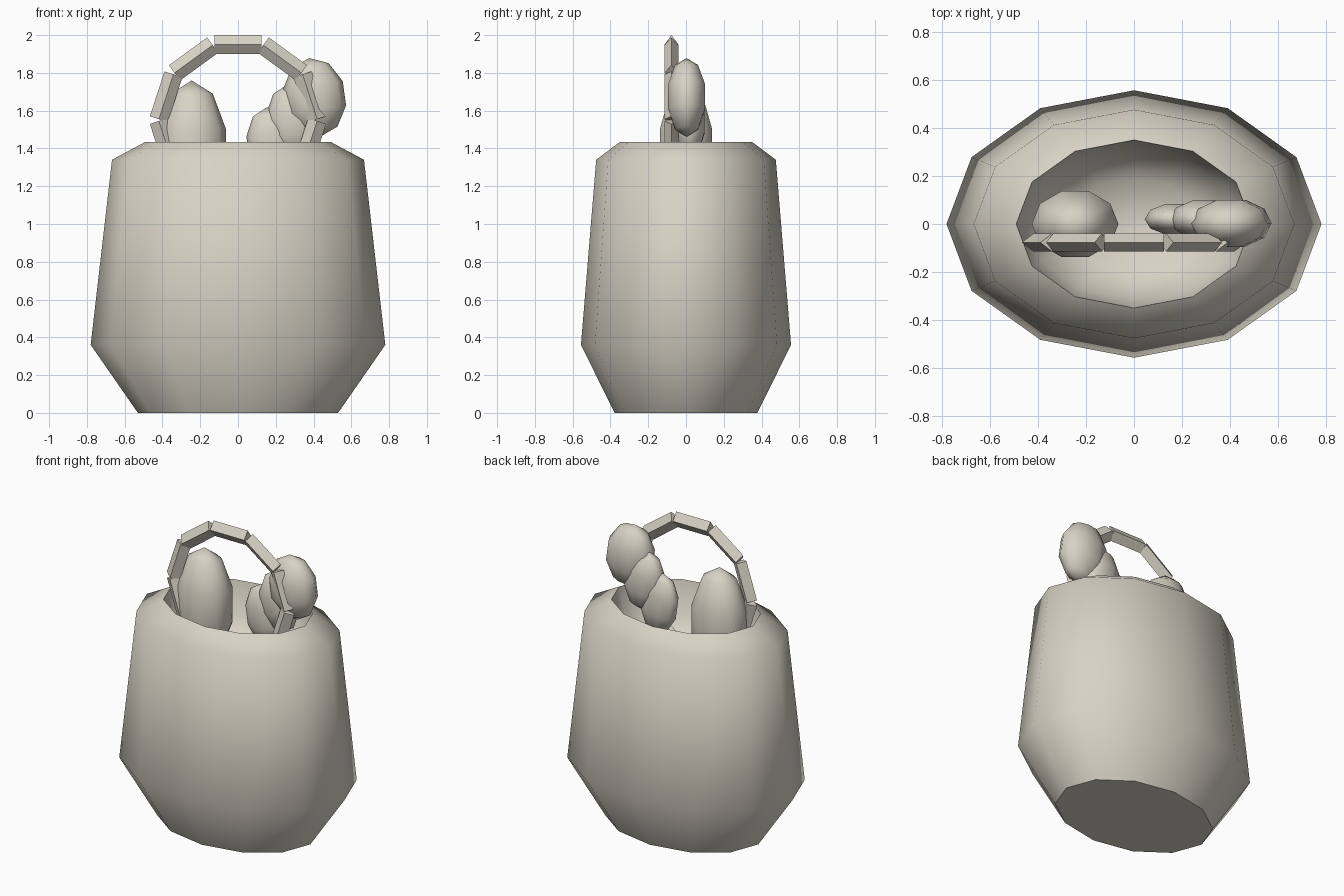
import bpy, bmesh, math
from mathutils import Matrix, Vector

cube = bpy.data.objects.get("Cube")
if cube:
    bpy.data.objects.remove(cube, do_unlink=True)

clay = bpy.data.materials.new("pale clay")
clay.use_nodes = True
color = (0.68, 0.65, 0.56, 1)
clay.diffuse_color = color
clay.node_tree.nodes["Principled BSDF"].inputs["Base Color"].default_value = color


def finish(bm, name, smooth):
    bmesh.ops.recalc_face_normals(bm, faces=bm.faces)
    for f in bm.faces:
        f.smooth = smooth
    mesh = bpy.data.meshes.new(name)
    bm.to_mesh(mesh)
    bm.free()
    mesh.materials.append(clay)
    obj = bpy.data.objects.new(name, mesh)
    bpy.context.collection.objects.link(obj)
    return obj


def oval_pot(name, profile, sides, depth_ratio, sharp_rings):
    """Loft an oval profile of (half width, height) and cap both ends."""
    bm = bmesh.new()
    rings = []
    for r, z in profile:
        angles = [math.tau * i / sides for i in range(sides)]
        rings.append([bm.verts.new((r * math.cos(a), r * depth_ratio * math.sin(a), z))
                      for a in angles])
    for low, high in zip(rings, rings[1:]):
        for i in range(sides):
            j = (i + 1) % sides
            bm.faces.new((low[i], low[j], high[j], high[i]))
    bm.faces.new(rings[0])
    bm.faces.new(rings[-1])
    for k in sharp_rings:
        for i in range(sides):
            bm.edges.get((rings[k][i], rings[k][(i + 1) % sides])).smooth = False
    return finish(bm, name, True)


def egg(name, center, radii, tilt=0):
    bm = bmesh.new()
    bmesh.ops.create_uvsphere(bm, u_segments=10, v_segments=5, radius=1)
    matrix = (Matrix.Translation(center) @ Matrix.Rotation(math.radians(tilt), 4, 'Y')
              @ Matrix.Diagonal((*radii, 1)) @ Matrix.Rotation(math.radians(18), 4, 'Z'))
    bm.transform(matrix)
    return finish(bm, name, True)


# Pot: outer wall, sloping shoulder, then the hollow inside
oval_pot("pot",
         [(0.53, 0), (0.78, 0.36), (0.667, 1.34), (0.49, 1.435), (0.44, 1.22), (0.27, 1.08)],
         12, 0.713, (0, 3))

# Eggs standing in the pot
egg("tall_egg", (-0.245, 0, 1.39), (0.19, 0.152, 0.37))
egg("small_egg", (0.18, 0.02, 1.42), (0.135, 0.07, 0.20), -8)
egg("middle_egg", (0.29, 0.02, 1.54), (0.14, 0.085, 0.20), -8)
egg("large_egg", (0.405, 0.003, 1.67), (0.168, 0.108, 0.21), -8)

# Chain hoop: ten diamond-section bars around a ring
bm = bmesh.new()
center = Vector((0, -0.077, 1.55))
half = 0.125
for k in range(10):
    turn = Matrix.Translation(center) @ Matrix.Rotation(math.tau * k / 10, 4, 'Y')
    ends = []
    for x in (-half, half):
        section = [(x, 0, 0.45), (x, 0.037, 0.40), (x, 0, 0.35), (x, -0.037, 0.40)]
        ends.append([bm.verts.new(turn @ Vector(p)) for p in section])
    a, b = ends
    bm.faces.new(a)
    bm.faces.new(b)
    for i in range(4):
        j = (i + 1) % 4
        bm.faces.new((a[i], a[j], b[j], b[i]))
finish(bm, "chain_hoop", False)
